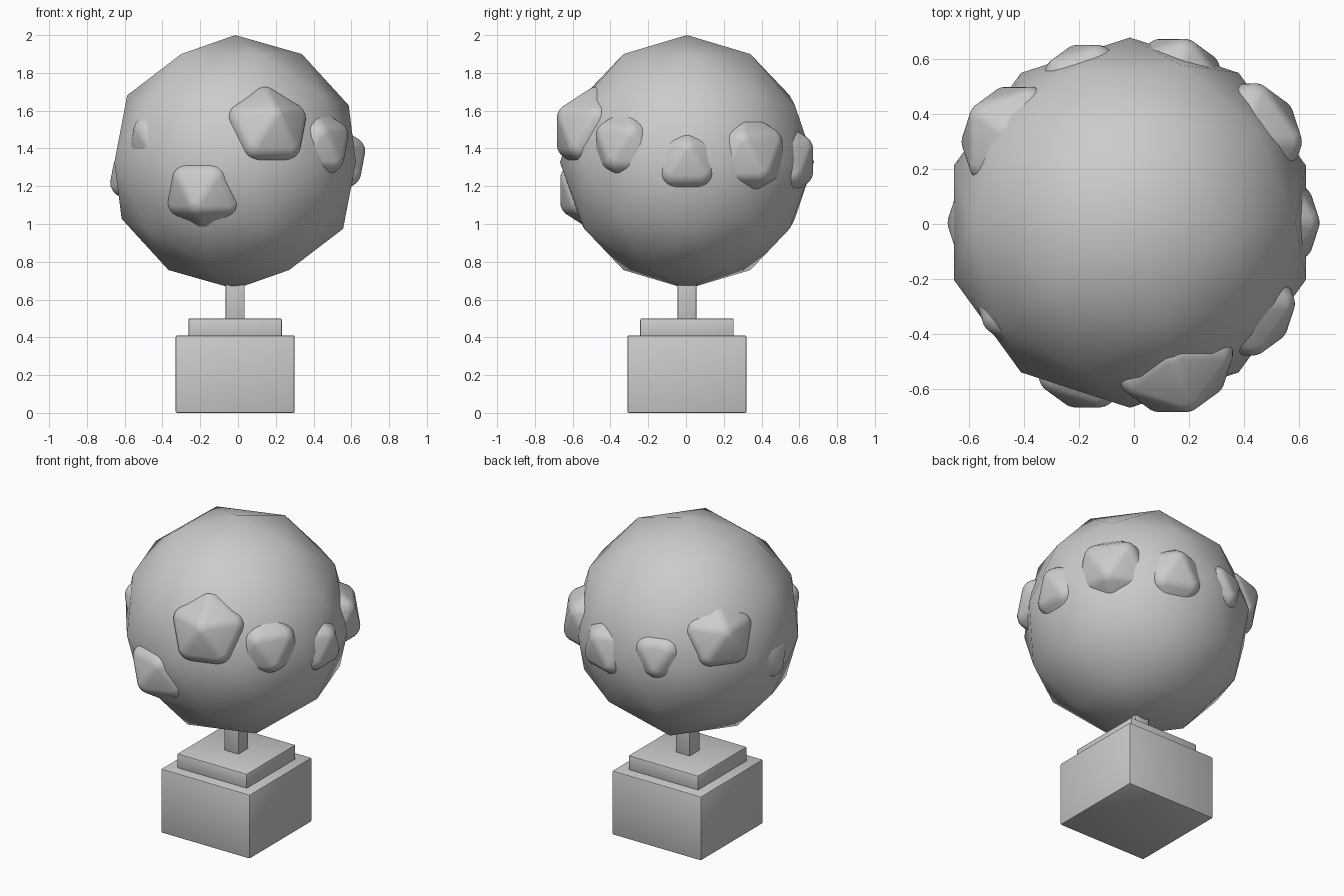
import bpy, math

if "Cube" in bpy.data.objects:
    bpy.data.objects.remove(bpy.data.objects["Cube"])

CX, CY, CZ = -0.015, 0.005, 1.328   # axis of the model and height of the ball


def finish(obj, name, bevel=0.0, segments=3, angle=35):
    obj.name = name
    if bevel:
        mod = obj.modifiers.new("bevel", 'BEVEL')
        mod.width = bevel
        mod.segments = segments
        mod.limit_method = 'ANGLE'
        mod.angle_limit = math.radians(20)
        bpy.ops.object.modifier_apply(modifier=mod.name)
    bpy.ops.object.shade_smooth_by_angle(angle=math.radians(angle))
    return obj


def block(name, width, z0, z1, bevel):
    bpy.ops.mesh.primitive_cube_add(size=1, location=(CX, CY, (z0 + z1) / 2))
    obj = bpy.context.object
    obj.scale = (width, width, z1 - z0)
    bpy.ops.object.transform_apply(location=False, rotation=False, scale=True)
    return finish(obj, name, bevel, 2)


def ico(name, subdivisions, radius, loc, bevel=0.0):
    bpy.ops.mesh.primitive_ico_sphere_add(subdivisions=subdivisions,
                                          radius=radius, location=loc)
    return finish(bpy.context.object, name, bevel)


# Stepped plinth and post
block("base_block", 0.63, 0.0, 0.41, 0.008)
block("base_step", 0.495, 0.40, 0.50, 0.008)
block("post", 0.10, 0.49, 0.80, 0.005)

# Faceted ball
ico("ball", 2, 0.672, (CX, CY, CZ))

# Ring of ten half-sunken lumps, 36 degrees apart: (radius, height)
lumps = [(0.215, 1.33), (0.25, 1.36), (0.226, 1.336), (0.20, 1.37),
         (0.235, 1.47), (0.185, 1.26), (0.17, 1.457), (0.23, 1.177),
         (0.25, 1.49), (0.222, 1.41)]
for i, (r, z) in enumerate(lumps):
    a = math.radians(36 * i)
    ico(f"lump_{i + 1}", 1, r + 0.006,
        (CX + 0.5 * math.cos(a), CY + 0.5 * math.sin(a), z), 0.025)
